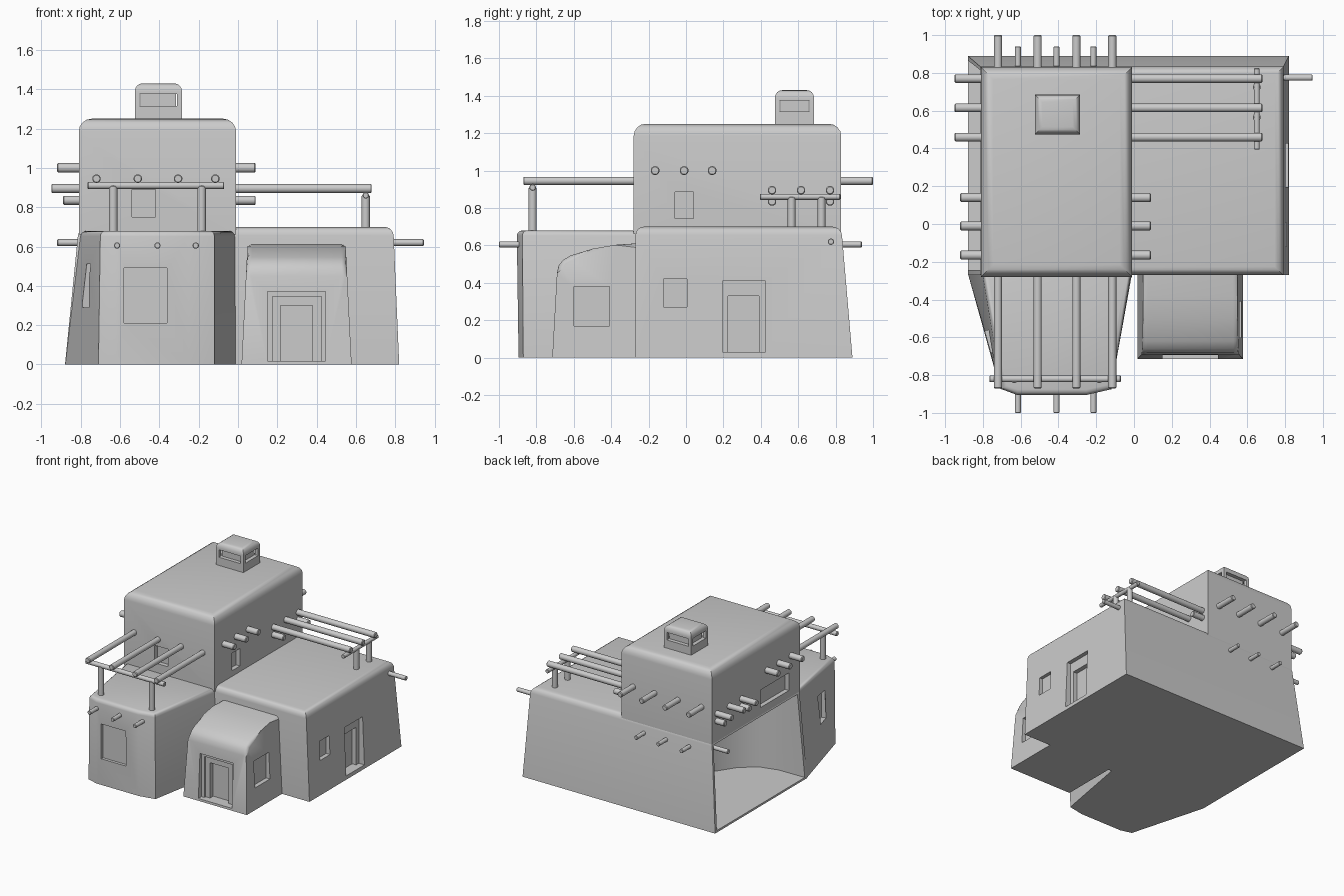
import bpy, bmesh, math
from mathutils import Vector, Matrix

if "Cube" in bpy.data.objects:
    bpy.data.objects.remove(bpy.data.objects["Cube"])


def finish(name, bm):
    bmesh.ops.recalc_face_normals(bm, faces=bm.faces)
    me = bpy.data.meshes.new(name)
    bm.to_mesh(me)
    bm.free()
    ob = bpy.data.objects.new(name, me)
    bpy.context.collection.objects.link(ob)
    return ob


def rings(bm, a, b):
    """Solid between two matching outlines; returns the edges of outline b."""
    va = [bm.verts.new(p) for p in a]
    vb = [bm.verts.new(p) for p in b]
    n = len(va)
    bm.faces.new(va)
    bm.faces.new(vb)
    for i in range(n):
        j = (i + 1) % n
        bm.faces.new((va[i], va[j], vb[j], vb[i]))
    return [bm.edges.get((vb[i], vb[(i + 1) % n])) for i in range(n)]


def mass(name, base, top, z0, z1, bevel=0.0, seg=4):
    """Tapered wall block with rounded roof edge."""
    bm = bmesh.new()
    edges = rings(bm, [(x, y, z0) for x, y in base], [(x, y, z1) for x, y in top])
    if bevel:
        bmesh.ops.bevel(bm, geom=edges, offset=bevel, segments=seg, profile=0.5, affect='EDGES')
    return finish(name, bm)


def rect(x0, x1, y0, y1):
    return [(x0, y0), (x1, y0), (x1, y1), (x0, y1)]


def box(x, y, z, rot=0.0):
    """Box cutter from (min, max) ranges, turned about its own z axis."""
    bm = bmesh.new()
    c = Vector(((x[0] + x[1]) / 2, (y[0] + y[1]) / 2, (z[0] + z[1]) / 2))
    m = Matrix.Translation(c) @ Matrix.Rotation(rot, 4, 'Z') @ Matrix.Diagonal(
        (x[1] - x[0], y[1] - y[0], z[1] - z[0], 1))
    bmesh.ops.create_cube(bm, size=1, matrix=m)
    return finish("cutter", bm)


def carve(ob, cutters):
    bpy.context.view_layer.objects.active = ob
    for c in cutters:
        mod = ob.modifiers.new("carve", 'BOOLEAN')
        mod.operation = 'DIFFERENCE'
        mod.solver = 'EXACT'
        mod.object = c
        bpy.ops.object.modifier_apply(modifier=mod.name)
        bpy.data.objects.remove(c)


def rod(name, p, q, r):
    """Round timber between two points with softened ends."""
    p, q = Vector(p), Vector(q)
    d = q - p
    bm = bmesh.new()
    m = Matrix.Translation((p + q) / 2) @ d.to_track_quat('Z', 'Y').to_matrix().to_4x4()
    bmesh.ops.create_cone(bm, cap_ends=True, segments=14, radius1=r, radius2=r,
                          depth=d.length, matrix=m)
    rim = [e for e in bm.edges if any(len(f.verts) > 4 for f in e.link_faces)]
    bmesh.ops.bevel(bm, geom=rim, offset=r * 0.2, segments=1, affect='EDGES')
    return finish(name, bm)


# Ground floor with side alcove, window and stepped door
ground = mass("ground_floor", rect(-0.88, 0.82, -0.27, 0.89), rect(-0.81, 0.79, -0.27, 0.83),
              0, 0.70, 0.045)
plan = [(-1, 0.865), (-1, -0.245), (-0.65, -0.24), (-0.5, -0.2), (-0.38, -0.1),
        (-0.28, 0.05), (-0.22, 0.25), (-0.2, 0.5), (-0.2, 0.865)]
alcove = mass("cutter", plan, [(x, min(y, 0.815)) for x, y in plan], 0.015, 0.66)
carve(ground, [
    alcove,
    box((0.775, 1), (-0.12, 0.005), (0.27, 0.42)),
    box((0.77, 1), (0.195, 0.425), (0.03, 0.41)),
    box((0.735, 1), (0.225, 0.39), (0.03, 0.33)),
])

# Upper floor with small windows
upper = mass("upper_floor", rect(-0.81, -0.01, -0.28, 0.83), rect(-0.81, -0.01, -0.28, 0.83),
             0.66, 1.25, 0.065)
carve(upper, [
    box((-0.54, -0.42), (-0.5, -0.245), (0.75, 0.89)),
    box((-0.045, 0.2), (-0.06, 0.04), (0.745, 0.885)),
    box((-1, -0.775), (-0.14, 0.22), (0.73, 0.87)),
])

# Front wing narrowing towards the front
wing = mass("front_wing",
            [(-0.88, -0.26), (-0.71, -0.87), (-0.62, -0.895), (-0.25, -0.895), (-0.12, -0.87), (-0.01, -0.26)],
            [(-0.80, -0.26), (-0.70, -0.875), (-0.62, -0.905), (-0.25, -0.905), (-0.12, -0.875), (-0.015, -0.26)],
            0, 0.68, 0.028, 3)
carve(wing, [
    box((-0.58, -0.36), (-1.1, -0.875), (0.21, 0.49)),
    box((-0.95, -0.735), (-0.70, -0.58), (0.29, 0.51), math.radians(13)),
])

# Entrance porch: side profile swept across x, walls leaning inwards
prof = [(-0.715, 0), (-0.69, 0.45), (-0.682, 0.49), (-0.66, 0.52), (-0.62, 0.545),
        (-0.5, 0.582), (-0.38, 0.603), (-0.25, 0.612), (-0.25, 0)]


def porch_side(s):
    return [(0.298 + s * (0.28 - 0.05 * z), y, z) for y, z in prof]


bm = bmesh.new()
rings(bm, porch_side(-1), porch_side(1))
roof_edges = [e for e in bm.edges if all(v.co.z > 0.44 for v in e.verts)
              and abs(e.verts[0].co.x - e.verts[1].co.x) < 0.1]
bmesh.ops.bevel(bm, geom=roof_edges, offset=0.025, segments=3, profile=0.5, affect='EDGES')
porch = finish("entrance_porch", bm)
carve(porch, [
    box((0.15, 0.445), (-1, -0.675), (0.018, 0.37)),
    box((0.175, 0.425), (-1, -0.66), (0.018, 0.345)),
    box((0.215, 0.38), (-1, -0.62), (0.018, 0.30)),
    box((0.535, 0.8), (-0.60, -0.41), (0.17, 0.38)),
])

# Roof vent with slots on all four sides
vent = mass("roof_vent", rect(-0.525, -0.285, 0.475, 0.685), rect(-0.525, -0.285, 0.475, 0.685),
            1.23, 1.43, 0.04)
vz = (1.315, 1.375)
carve(vent, [
    box((-0.5, -0.31), (0.3, 0.505), vz), box((-0.5, -0.31), (0.655, 0.8), vz),
    box((-0.7, -0.495), (0.5, 0.66), vz), box((-0.315, -0.1), (0.5, 0.66), vz),
])

# Front pergola: beams through the upper floor, cross bar, posts
for x in (-0.72, -0.51, -0.305, -0.115):
    rod("front_pergola_beam", (x, -0.87, 0.945), (x, 1.0, 0.945), 0.022)
rod("front_pergola_bar", (-0.765, -0.82, 0.91), (-0.07, -0.82, 0.91), 0.018)
for x in (-0.635, -0.185):
    rod("front_pergola_post", (x, -0.82, 0.66), (x, -0.82, 0.91), 0.022)

# Side pergola over the low roof
for y in (0.46, 0.615, 0.77):
    rod("side_pergola_beam", (-0.95, y, 0.895), (0.68, y, 0.895), 0.023)
rod("side_pergola_bar", (0.65, 0.395, 0.86), (0.65, 0.825, 0.86), 0.016)
for y in (0.565, 0.725):
    rod("side_pergola_post", (0.65, y, 0.68), (0.65, y, 0.86), 0.021)

# Projecting roof timbers
for y in (-0.165, -0.01, 0.14):
    rod("upper_timber", (-0.92, y, 1.0), (0.09, y, 1.0), 0.024)
for y in (0.46, 0.77):
    rod("lower_timber", (-0.89, y, 0.835), (0.09, y, 0.835), 0.023)
rod("long_timber", (-0.92, 0.775, 0.62), (0.945, 0.775, 0.62), 0.017)
for x in (-0.615, -0.41, -0.215):
    rod("wing_timber_end", (x, -1.0, 0.605), (x, -0.85, 0.605), 0.016)
    rod("rear_timber_end", (x, 0.82, 0.605), (x, 0.94, 0.605), 0.016)

# Smooth rounded edges while keeping corners crisp
bpy.ops.object.select_all(action='SELECT')
bpy.context.view_layer.objects.active = ground
bpy.ops.object.shade_smooth_by_angle(angle=math.radians(35))
